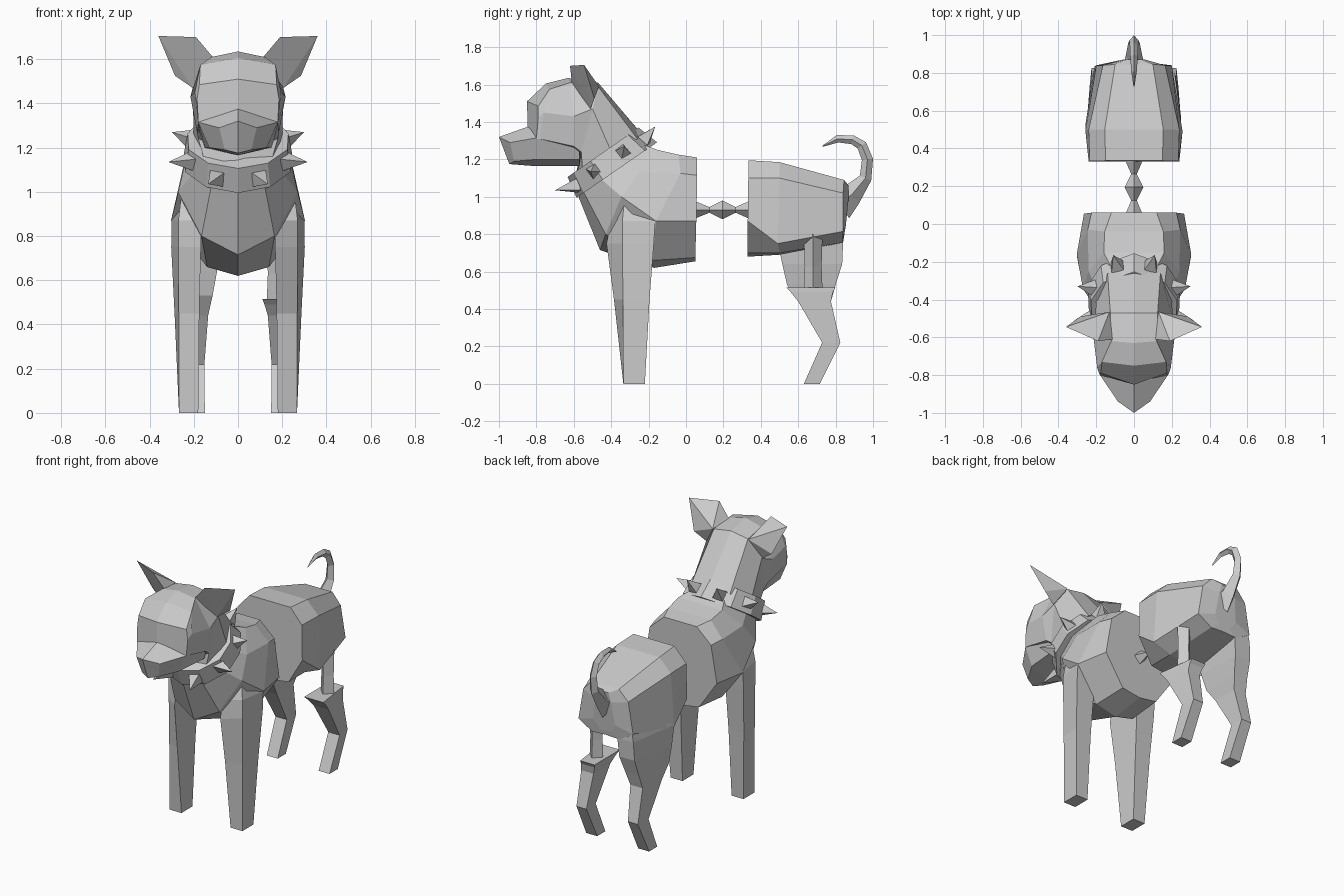
import bpy, bmesh
from mathutils import Vector

grey = bpy.data.materials.new("plain_grey")
grey.diffuse_color = (0.6, 0.6, 0.6, 1)


def finish(name, bm):
    bmesh.ops.recalc_face_normals(bm, faces=bm.faces[:])
    me = bpy.data.meshes.new(name)
    bm.to_mesh(me)
    bm.free()
    me.materials.append(grey)
    ob = bpy.data.objects.new(name, me)
    bpy.context.collection.objects.link(ob)
    return ob


def loft(name, rings, split=None):
    """Skin closed rings of points; caps may be split at the mirror line."""
    bm = bmesh.new()
    vs = [[bm.verts.new(p) for p in r] for r in rings]
    n = len(rings[0])
    for a, b in zip(vs, vs[1:]):
        for i in range(n):
            j = (i + 1) % n
            bm.faces.new((a[i], a[j], b[j], b[i]))
    for cap in (vs[0], vs[-1]):
        if split:
            bm.faces.new(cap[:split])
            bm.faces.new(cap[split - 1:] + cap[:1])
        else:
            bm.faces.new(cap)
    return finish(name, bm)


def sym_loft(name, halves):
    """Complete half rings by mirroring them across x = 0, then skin them."""
    rings = [h + [(-x, y, z) for x, y, z in reversed(h) if x > 0] for h in halves]
    return loft(name, rings, len(halves[0]) if halves[0][0][0] == 0 else None)


def hull(name, pts):
    bm = bmesh.new()
    for p in pts:
        bm.verts.new(p)
    bmesh.ops.convex_hull(bm, input=bm.verts[:])
    return finish(name, bm)


def leg(name, side, rows):
    """Rows: (z, x inner, x outer front, x outer back, y front inner, y front outer, y back)."""
    return loft(name, [[(side * xi, fi, z), (side * xf, fo, z), (side * xb, yb, z), (side * xi, yb, z)]
                       for z, xi, xf, xb, fi, fo, yb in rows])


def tube(name, path):
    """Four-sided tube along (y, z, half height, half width) stations."""
    rings = []
    for i, (y, z, r, w) in enumerate(path):
        p, q = path[max(i - 1, 0)], path[min(i + 1, len(path) - 1)]
        t = Vector((0, q[0] - p[0], q[1] - p[1])).normalized()
        up = Vector((0, -t.z, t.y)) * r
        c, s = Vector((0, y, z)), Vector((w, 0, 0))
        rings.append([c + up, c + s, c - up, c - s])
    return loft(name, rings)


# Front half of the body, from the cut to the collar
sym_loft("front_body", [
    [(.12, .06, 1.21), (.225, .06, 1.115), (.265, .055, .87), (.13, .05, .675), (0, .05, .655)],
    [(.155, -.04, 1.225), (.245, -.03, 1.125), (.303, -.16, .87), (.14, -.18, .66), (0, -.17, .62)],
    [(.16, -.15, 1.25), (.24, -.25, 1.13), (.27, -.345, 1.0), (.165, -.43, .80), (0, -.46, .715)],
    [(.12, -.23, 1.28), (.2, -.35, 1.18), (.19, -.46, 1.1), (.12, -.55, 1.03), (0, -.575, 1.0)],
])

# Neck and skull
sym_loft("head", [
    [(0, -.24, 1.34), (.14, -.26, 1.31), (.2, -.39, 1.22), (.14, -.55, 1.1), (0, -.6, 1.08)],
    [(0, -.47, 1.61), (.125, -.47, 1.59), (.205, -.5, 1.47), (.18, -.56, 1.24), (0, -.57, 1.17)],
    [(0, -.63, 1.635), (.12, -.62, 1.61), (.215, -.6, 1.43), (.185, -.6, 1.27), (0, -.6, 1.2)],
    [(0, -.75, 1.605), (.17, -.73, 1.575), (.195, -.76, 1.45), (.18, -.78, 1.31), (0, -.78, 1.25)],
    [(0, -.85, 1.51), (.175, -.79, 1.485), (.185, -.79, 1.42), (.18, -.8, 1.31), (0, -.845, 1.3)],
])
sym_loft("muzzle", [
    [(0, -.56, 1.37), (.18, -.57, 1.29), (.15, -.57, 1.2), (0, -.57, 1.165)],
    [(0, -.845, 1.375), (.18, -.8, 1.315), (.13, -.8, 1.2), (0, -.82, 1.165)],
    [(0, -1, 1.32), (.085, -.94, 1.29), (.06, -.92, 1.19), (0, -.945, 1.175)],
])

# Collar band: two tilted rings, outline given as (width, position from nape to throat)
outline = [(0, 1), (.175, .7), (.245, .2), (.24, -.35), (.145, -.82), (0, -1)]
sym_loft("collar", [[(w * k, cy + t * dy, cz + t * dz) for w, t in outline]
                    for k, cy, cz, dy, dz in ((1, -.37, 1.143, .215, .148),
                                              (.93, -.443, 1.238, .19, .132))])

# Rear half of the body
sym_loft("rear_body", [
    [(.15, .335, 1.195), (.235, .333, 1.1), (.24, .33, .87), (.14, .33, .7), (0, .33, .68)],
    [(.155, .5, 1.185), (.24, .5, 1.1), (.257, .49, .75), (.14, .5, .7), (0, .5, .69)],
    [(.1, .845, 1.09), (.165, .84, 1.02), (.2, .84, .815), (.1, .84, .755), (0, .84, .76)],
    [(.04, .87, 1.06), (.06, .87, 1.0), (.08, .855, .85), (.04, .845, .79), (0, .845, .79)],
])

# Exposed spine and tail
tube("spine", [(.04, .93, .05, .05), (.125, .93, .015, .015), (.195, .93, .05, .05),
               (.265, .93, .015, .015), (.345, .93, .05, .05)])
tube("tail", [(.82, .97, .1, .065), (.885, 1.01, .06, .045), (.96, 1.1, .033, .03),
              (.97, 1.2, .03, .025), (.94, 1.275, .028, .022), (.89, 1.305, .024, .02),
              (.81, 1.31, .02, .015), (.73, 1.27, .003, .003)])

# Ears, front legs and collar spikes on both sides
spikes = [((.1, -.59, 1.06), (.135, -.70, 1.035)), ((.21, -.49, 1.14), (.315, -.51, 1.135)),
          ((.215, -.34, 1.24), (.30, -.33, 1.27)), ((.09, -.22, 1.31), (.11, -.165, 1.375))]
for side, label in ((1, "right"), (-1, "left")):
    hull("ear_" + label, [(side * x, y, z) for x, y, z in (
        (.36, -.545, 1.705), (.19, -.62, 1.7), (.11, -.61, 1.605),
        (.205, -.51, 1.47), (.285, -.49, 1.525), (.13, -.465, 1.59))])
    leg("front_leg_" + label, side, [
        (0, .18, .267, .267, -.335, -.335, -.22), (.45, .175, .268, .287, -.385, -.337, -.195),
        (.75, .168, .27, .302, -.425, -.34, -.172), (.87, .165, .27, .301, -.4, -.34, -.165),
        (.97, .15, .258, .25, -.34, -.33, -.2)])
    for i, (base, tip) in enumerate(spikes):
        b, t = Vector((side * base[0], *base[1:])), Vector((side * tip[0], *tip[1:]))
        d = (t - b).normalized()
        u = d.cross(Vector((0, -.6, .8))).normalized() * .034
        v = d.cross(u)
        b = b - d * .01
        hull(f"spike_{label}_{i}", [b + u + v, b + u - v, b - u - v, b - u + v, t])

# Hind legs: the left one whole, the right one severed above the knee
lower = [(0, .15, .23, .23, .63, .63, .715), (.22, .152, .235, .225, .728, .728, .825),
         (.44, .135, .245, .225, .6, .6, .775)]
leg("hind_leg_left", -1, lower + [
    (.53, .115, .255, .215, .54, .54, .8), (.64, .095, .258, .208, .515, .515, .835),
    (.76, .085, .257, .202, .49, .49, .84), (.86, .09, .235, .185, .52, .52, .835)])
leg("hind_leg_right", 1, lower + [(.49, .12, .25, .22, .56, .56, .785),
                                  (.515, .11, .25, .215, .535, .535, .80)])

# Bare leg bone
loft("leg_bone", [[(.18, .68 - r, z), (.18 + r, .68, z), (.18, .68 + r, z), (.18 - r, .68, z)]
                  for z, r in ((.5, .05), (.63, .045), (.8, .05))])
